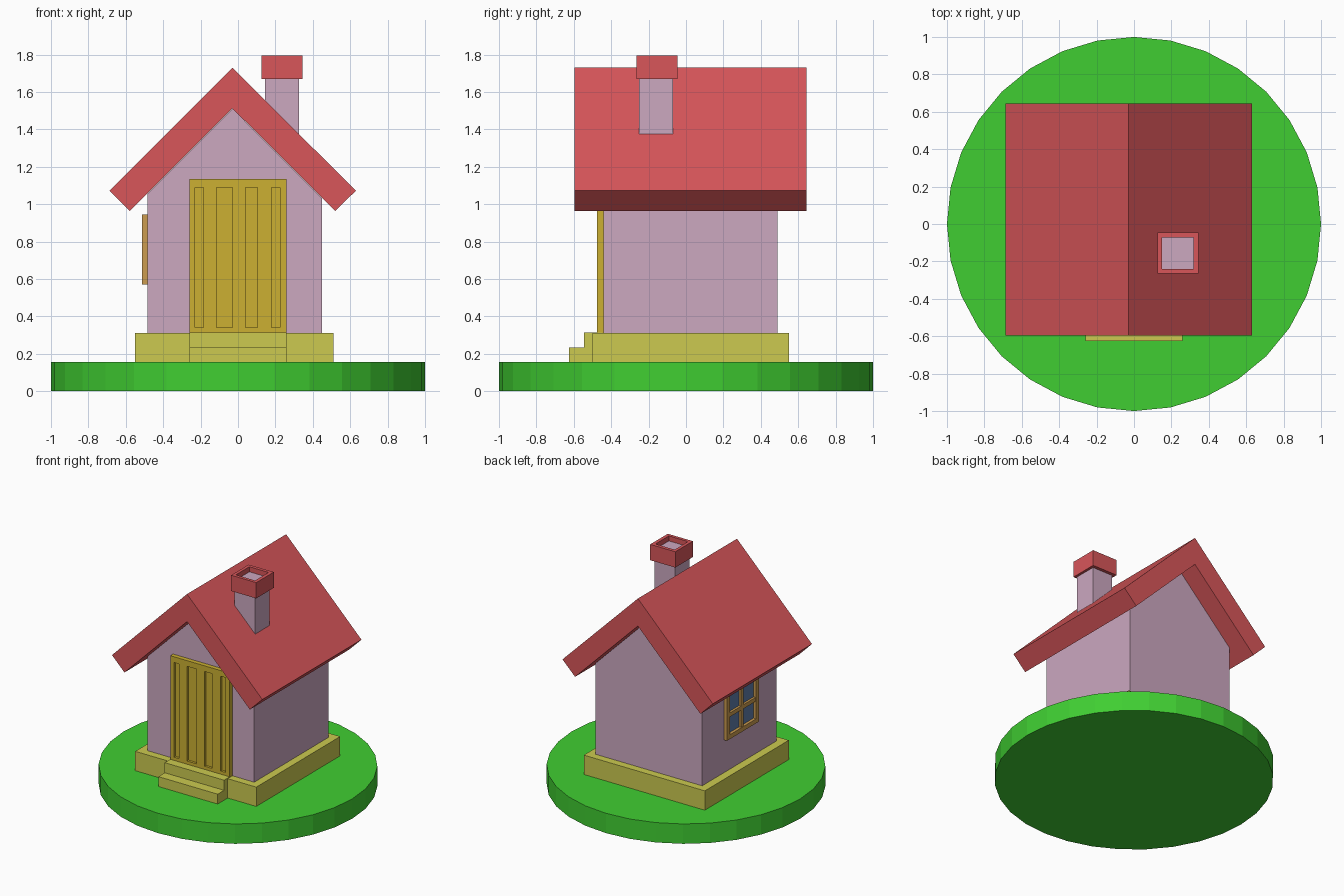
import bpy, bmesh, math

if "Cube" in bpy.data.objects:
    bpy.data.objects.remove(bpy.data.objects["Cube"])


def linear(c):
    return ((c + 0.055) / 1.055) ** 2.4 if c > 0.04045 else c / 12.92


def material(name, r, g, b):
    m = bpy.data.materials.new(name)
    m.diffuse_color = (linear(r / 255), linear(g / 255), linear(b / 255), 1)
    m.use_nodes = True
    m.node_tree.nodes["Principled BSDF"].inputs["Base Color"].default_value = m.diffuse_color
    return m


GRASS = material("grass", 64, 206, 50)
STONE = material("stone", 204, 202, 80)
PLASTER = material("plaster", 204, 168, 192)
RED = material("roof_red", 216, 86, 90)
DOOR = material("door_yellow", 204, 176, 50)
FRAME = material("window_wood", 204, 156, 80)
GLASS = material("glass", 95, 125, 170)


def finish(name, bm, mat):
    bmesh.ops.recalc_face_normals(bm, faces=bm.faces)
    me = bpy.data.meshes.new(name)
    bm.to_mesh(me)
    bm.free()
    me.materials.append(mat)
    ob = bpy.data.objects.new(name, me)
    bpy.context.collection.objects.link(ob)
    return ob


def extrude(name, points, vector, mat):
    """Closed prism from a planar outline."""
    bm = bmesh.new()
    face = bm.faces.new([bm.verts.new(p) for p in points])
    new = bmesh.ops.extrude_face_region(bm, geom=[face], use_keep_orig=True)
    bmesh.ops.translate(bm, vec=vector,
                        verts=[v for v in new["geom"] if isinstance(v, bmesh.types.BMVert)])
    return finish(name, bm, mat)


def boxes(name, spans, mat):
    """One object from boxes given as (x0, x1, y0, y1, z0, z1)."""
    bm = bmesh.new()
    for x0, x1, y0, y1, z0, z1 in spans:
        verts = bmesh.ops.create_cube(bm, size=1)["verts"]
        bmesh.ops.scale(bm, vec=(x1 - x0, y1 - y0, z1 - z0), verts=verts)
        bmesh.ops.translate(bm, vec=((x0 + x1) / 2, (y0 + y1) / 2, (z0 + z1) / 2), verts=verts)
    return finish(name, bm, mat)


# Round lawn
ring = [(math.cos(i * math.tau / 32), math.sin(i * math.tau / 32), 0) for i in range(32)]
extrude("lawn", ring, (0, 0, 0.157), GRASS)

# Foundation and entrance steps
boxes("foundation", [(-0.55, 0.51, -0.5, 0.55, 0.157, 0.31)], STONE)
steps = [(-0.625, 0.157), (-0.625, 0.235), (-0.545, 0.235), (-0.545, 0.315),
         (-0.45, 0.315), (-0.45, 0.157)]
extrude("steps", [(-0.26, y, z) for y, z in steps], (0.52, 0, 0), STONE)

# Walls with gables
walls = [(-0.485, 0.31), (0.45, 0.31), (0.45, 1.03), (-0.03, 1.51), (-0.485, 1.055)]
extrude("walls", [(x, -0.44, z) for x, z in walls], (0, 0.93, 0), PLASTER)

# Pitched roof
roof = [(-0.03, 1.73), (0.63, 1.072), (0.52, 0.963), (-0.03, 1.512), (-0.578, 0.963), (-0.687, 1.072)]
extrude("roof", [(x, -0.595, z) for x, z in roof], (0, 1.24, 0), RED)

# Door with four upright recesses
boxes("door_back", [(-0.26, 0.26, -0.456, -0.43, 0.31, 1.135)], DOOR)
grooves = [(-0.23, -0.185), (-0.115, -0.03), (0.04, 0.105), (0.18, 0.225)]
edges = [-0.26] + [x for g in grooves for x in g] + [0.26]
bars = [(edges[i], edges[i + 1], -0.475, -0.456, 0.34, 1.09) for i in range(0, 10, 2)]
rails = [(-0.26, 0.26, -0.475, -0.456, z0, z1) for z0, z1 in [(0.31, 0.34), (1.09, 1.135)]]
boxes("door_front", bars + rails, DOOR)

# Four-pane window on the left wall
Y0, Y1, Z0, Z1, T = -0.18, 0.22, 0.57, 0.945, 0.035
ym, zm, h = (Y0 + Y1) / 2, (Z0 + Z1) / 2, 0.016
boxes("window_glass", [(-0.49, -0.48, Y0 + 0.01, Y1 - 0.01, Z0 + 0.01, Z1 - 0.01)], GLASS)
frame = [(Y0, Y0 + T, Z0, Z1), (Y1 - T, Y1, Z0, Z1),
         (Y0 + T, Y1 - T, Z0, Z0 + T), (Y0 + T, Y1 - T, Z1 - T, Z1)]
boxes("window_frame", [(-0.513, -0.48, *f) for f in frame], FRAME)
cross = [(ym - h, ym + h, Z0 + T, Z1 - T), (Y0 + T, ym - h, zm - h, zm + h),
         (ym + h, Y1 - T, zm - h, zm + h)]
boxes("window_cross", [(-0.508, -0.48, *c) for c in cross], FRAME)

# Chimney stack and open cap
boxes("chimney_stack", [(0.145, 0.325, -0.25, -0.07, 1.34, 1.755)], PLASTER)
boxes("chimney_cap", [(0.125, 0.15, -0.265, -0.045, 1.67, 1.795),
                      (0.318, 0.345, -0.265, -0.045, 1.67, 1.795),
                      (0.15, 0.318, -0.265, -0.24, 1.67, 1.795),
                      (0.15, 0.318, -0.072, -0.045, 1.67, 1.795)], RED)
